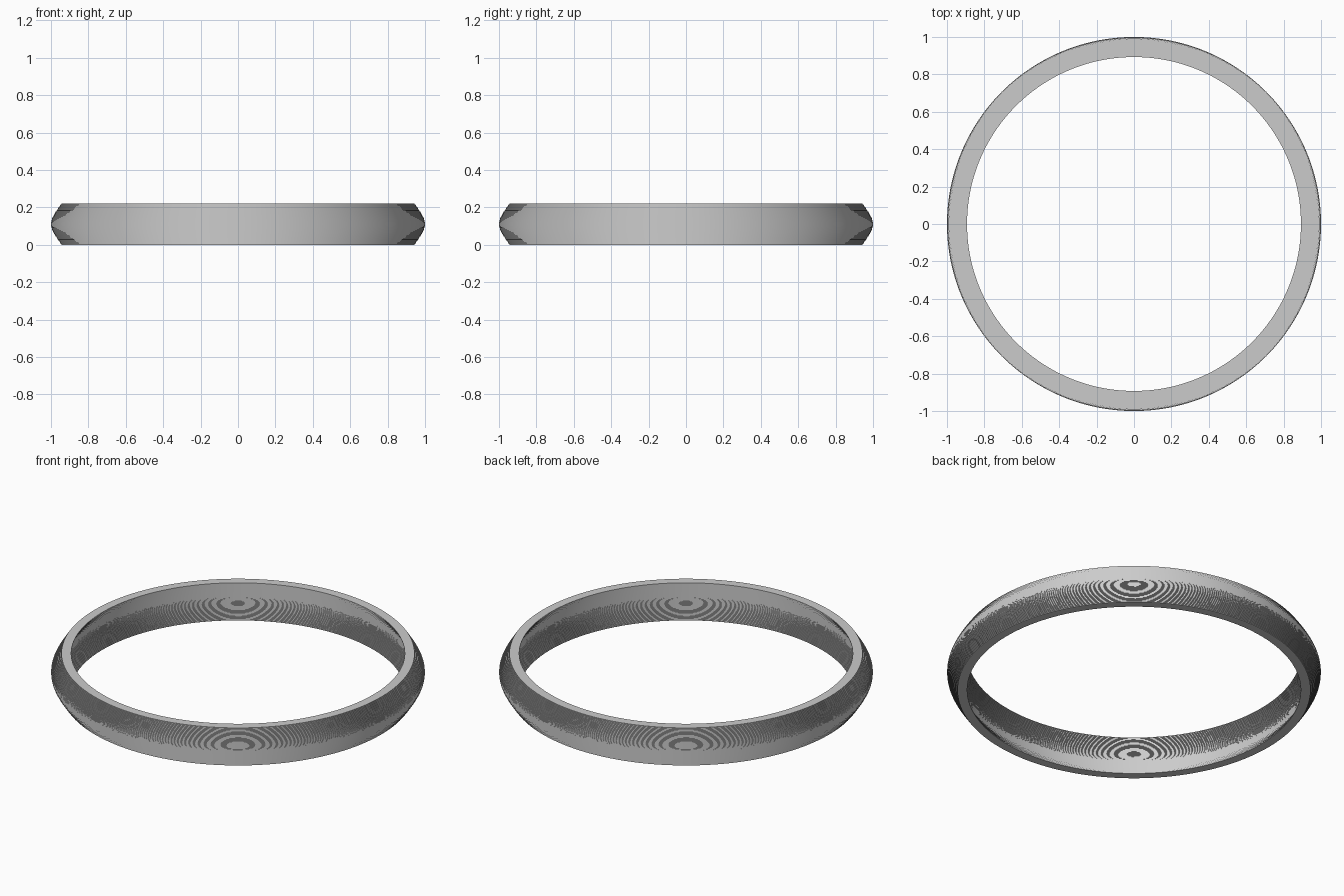
import bpy
import bmesh
from math import pi, radians, sqrt

cube = bpy.data.objects.get("Cube")
if cube:
    bpy.data.objects.remove(cube, do_unlink=True)

HEIGHT = 0.222
THICKNESS = 0.052
BULGE = 0.057
TIP = 0.045
LAYERS = 45
SEGMENTS = 192
half = HEIGHT / 2


def outer_radius(z):
    """Bulged wall: sloping flanks that meet in a rounded tip at mid height."""
    def flank(d):
        return sqrt(d * d + TIP * TIP) - TIP
    return 1 - BULGE * flank(z - half) / flank(half)


# Cross-section: thin bulged shell built up in fine flat layers
outer, inner = [], []
for i in range(LAYERS):
    low, high = HEIGHT * i / LAYERS, HEIGHT * (i + 1) / LAYERS
    radius = outer_radius((low + high) / 2)
    for z in (low, high):
        outer.append((radius, 0, z))
        inner.append((radius - THICKNESS, 0, z))
profile = outer + inner[::-1]

# Revolve the closed section around the upright axis
bm = bmesh.new()
verts = [bm.verts.new(p) for p in profile]
edges = [bm.edges.new((v, verts[(i + 1) % len(verts)])) for i, v in enumerate(verts)]
bmesh.ops.spin(bm, geom=verts + edges, cent=(0, 0, 0), axis=(0, 0, 1),
               angle=2 * pi, steps=SEGMENTS, use_merge=True)
bmesh.ops.recalc_face_normals(bm, faces=bm.faces[:])
mesh = bpy.data.meshes.new("ring_band")
bm.to_mesh(mesh)
bm.free()

band = bpy.data.objects.new("ring_band", mesh)
bpy.context.collection.objects.link(band)

# Plain grey finish
grey = bpy.data.materials.new("light_grey")
grey.use_nodes = True
colour = (0.6, 0.6, 0.6, 1)
grey.diffuse_color = colour
grey.node_tree.nodes["Principled BSDF"].inputs["Base Color"].default_value = colour
mesh.materials.append(grey)

# Smooth around the ring, crisp at every layer edge
bpy.ops.object.select_all(action="DESELECT")
band.select_set(True)
bpy.context.view_layer.objects.active = band
bpy.ops.object.shade_smooth_by_angle(angle=radians(30))
